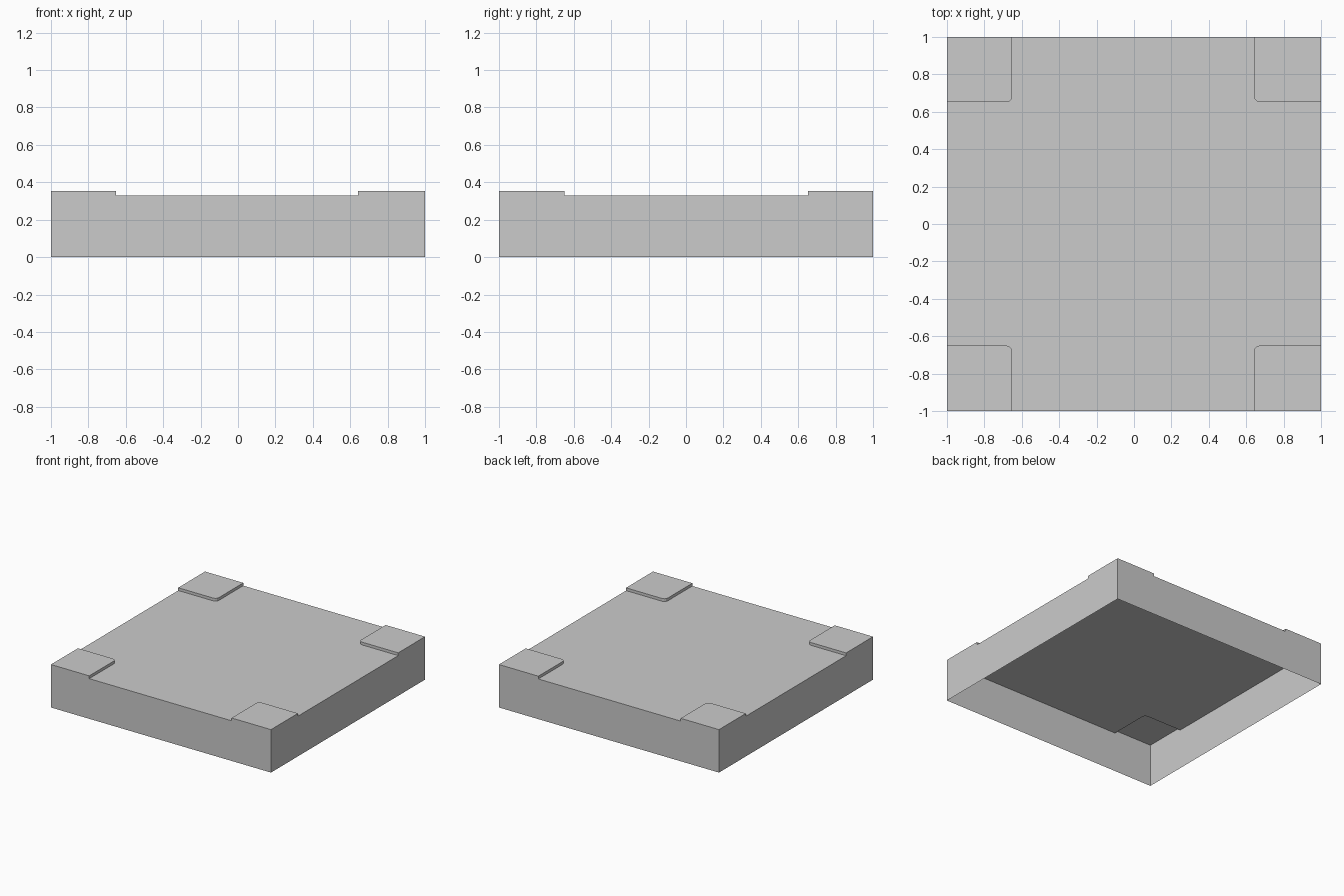
import bpy, bmesh
from math import sin, cos, pi

if "Cube" in bpy.data.objects:
    bpy.data.objects.remove(bpy.data.objects["Cube"])

LOW, HIGH, R = 0.33, 0.353, 0.03

bm = bmesh.new()
lower_outline = []      # recessed top, counter-clockwise
wall_tops = []          # per corner: (entry low, entry high, corner, exit high, exit low)

# Raised corner pads; each is an inset path plus the outer corner
for sx, sy, px, py in [(1, 1, 0.642, 0.652), (-1, 1, 0.652, 0.652),
                       (-1, -1, 0.652, 0.65), (1, -1, 0.642, 0.65)]:
    path = [(1, py)]
    for i in range(4):
        a = pi / 2 * i / 3
        path.append((px + R - R * sin(a), py + R - R * cos(a)))
    path.append((px, 1))
    if sx * sy < 0:
        path.reverse()
    path = [(sx * x, sy * y) for x, y in path]
    low = [bm.verts.new((x, y, LOW)) for x, y in path]
    high = [bm.verts.new((x, y, HIGH)) for x, y in path]
    corner = bm.verts.new((sx, sy, HIGH))
    bm.faces.new([corner] + high[::-1])
    for i in range(len(path) - 1):
        bm.faces.new((low[i], low[i + 1], high[i + 1], high[i]))
    lower_outline += low
    wall_tops.append((low[0], high[0], corner, high[-1], low[-1],
                      bm.verts.new((sx, sy, 0))))

# Recessed centre of the top
bm.faces.new(lower_outline)

# Outer walls with stepped top edges; the underside stays open
for i in range(4):
    a, b = wall_tops[i], wall_tops[(i + 1) % 4]
    bm.faces.new((a[5], a[2], a[3], a[4], b[0], b[1], b[2], b[5]))

bmesh.ops.recalc_face_normals(bm, faces=bm.faces)
mesh = bpy.data.meshes.new("tray_shell")
bm.normal_update()
if max(bm.faces, key=lambda f: len(f.verts)).normal.z < 0:
    bmesh.ops.reverse_faces(bm, faces=bm.faces)
bm.to_mesh(mesh)
bm.free()
bpy.context.collection.objects.link(bpy.data.objects.new("tray_shell", mesh))
